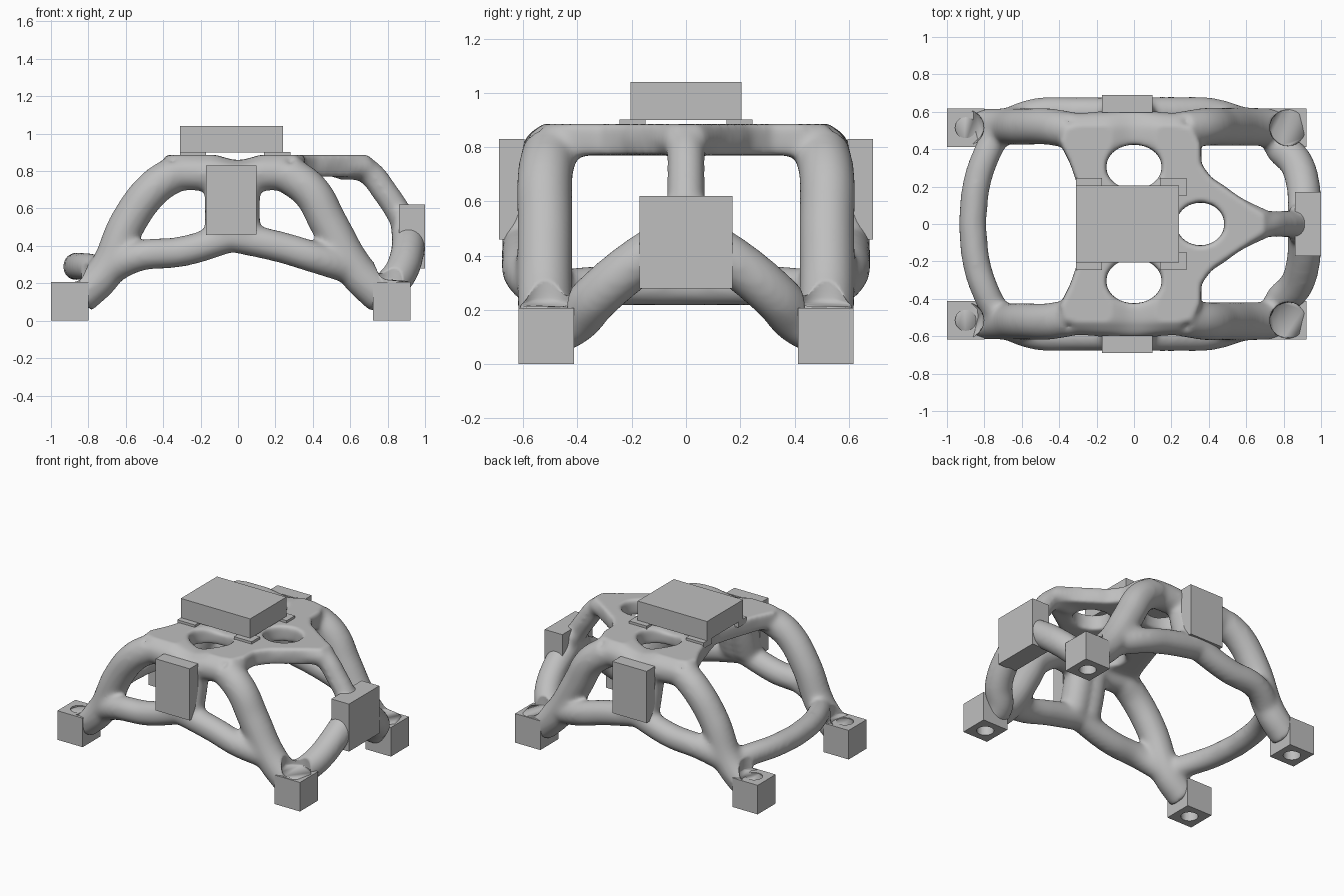
import bpy, bmesh, math
from mathutils import Vector

if "Cube" in bpy.data.objects:
    bpy.data.objects.remove(bpy.data.objects["Cube"], do_unlink=True)

grey = bpy.data.materials.new("bracket grey")
grey.use_nodes = True
grey.diffuse_color = [.52] * 3 + [1]
grey.node_tree.nodes["Principled BSDF"].inputs["Base Color"].default_value = grey.diffuse_color


def add(name, data):
    """Link an object for the data and make sure it is grey."""
    ob = bpy.data.objects.new(name, data)
    bpy.context.scene.collection.objects.link(ob)
    if not data.materials:
        data.materials.append(grey)
    return ob


def to_mesh(ob):
    """Replace an object by its evaluated mesh."""
    bpy.context.view_layer.update()
    graph = bpy.context.evaluated_depsgraph_get()
    mesh = bpy.data.meshes.new_from_object(ob.evaluated_get(graph))
    name = ob.name
    bpy.data.objects.remove(ob, do_unlink=True)
    return add(name, mesh)


def box(name, low, high):
    bm = bmesh.new()
    bmesh.ops.create_cube(bm, size=1)
    low, high = Vector(low), Vector(high)
    for vert in bm.verts:
        vert.co = (low + high) / 2 + vert.co * (high - low)
    mesh = bpy.data.meshes.new(name)
    bm.to_mesh(mesh)
    bm.free()
    return add(name, mesh)


def ellipse(x, y, width, depth, count=40):
    angles = [step * math.tau / count for step in range(count)]
    return [(x + width * math.cos(angle), y + depth * math.sin(angle)) for angle in angles]


def plate(name, loops, bottom, top):
    """Flat extruded outline; further loops become holes."""
    curve = bpy.data.curves.new(name, 'CURVE')
    curve.dimensions, curve.fill_mode = '2D', 'BOTH'
    curve.extrude = (top - bottom) / 2
    for loop in loops:
        spline = curve.splines.new('POLY')
        spline.points.add(len(loop) - 1)
        for point, (x, y) in zip(spline.points, loop):
            point.co = (x, y, 0, 1)
        spline.use_cyclic_u = True
    ob = to_mesh(add(name, curve))
    bm = bmesh.new()
    bm.from_mesh(ob.data)
    for vert in bm.verts:
        vert.co.z += (top + bottom) / 2
    bmesh.ops.remove_doubles(bm, verts=bm.verts, dist=.0005)
    bmesh.ops.recalc_face_normals(bm, faces=bm.faces)
    for face in bm.faces:
        face.smooth = False
    bm.to_mesh(ob.data)
    bm.free()
    return ob


parts = []


def strut(radius, *points, mirror=True):
    """Round member through the points, repeated on the other side if mirrored."""
    for side in (1, -1) if mirror else (1,):
        curve = bpy.data.curves.new("strut", 'CURVE')
        curve.dimensions = '3D'
        curve.bevel_depth, curve.bevel_resolution = radius, 5
        curve.use_fill_caps = True
        spline = curve.splines.new('BEZIER')
        spline.bezier_points.add(len(points) - 1)
        for knot, (x, y, z) in zip(spline.bezier_points, points):
            knot.co = (x, y * side, z)
            knot.handle_left_type = knot.handle_right_type = 'AUTO'
        parts.append(to_mesh(add("strut", curve)))


# Joints shared by several struts
rear_foot, front_foot = (-.85, .515, .12), (.78, .515, .12)
rear_knee, front_knee = (-.71, .52, .26), (.63, .52, .27)
rear_deck, front_deck = (-.33, .5, .79), (.26, .5, .79)
arch_top, rail_mid = (-.03, .595, .45), (-.03, .515, .785)
pad_joint = (.91, 0, .49)

# Legs, deck rail and lower arch of each side
strut(.1, rear_foot, rear_knee, (-.585, .52, .53), (-.45, .52, .71), rear_deck)
strut(.104, front_foot, front_knee, (.485, .52, .52), (.39, .52, .69), front_deck)
strut(.094, rear_deck, rail_mid, front_deck)
strut(.083, rear_knee, (-.53, .59, .345), (-.3, .597, .37), arch_top)
strut(.085, arch_top, (.24, .597, .39), (.42, .59, .335), front_knee)
for x in (-.08, .02):
    strut(.1, (x, .515, .78), (x, .545, .62), (x, .59, .46))

# Rear cross bar and front arms
strut(.076, rear_knee, (-.785, .38, .285), (-.84, .22, .29), (-.865, 0, .29))
strut(.092, pad_joint, (.905, .2, .36), (.865, .33, .25), (.78, .43, .15), front_foot)

# Spine from the deck to the end pad, with a wide root behind the pad
strut(.071, (.54, 0, .82), (.67, 0, .812), (.795, 0, .675), pad_joint, mirror=False)
strut(.077, (.905, -.1, .53), (.905, .1, .53), mirror=False)
strut(.058, (.3, .24, .83), (.42, .18, .83), (.55, .09, .83), (.7, .02, .82))

# Deck with three openings
half = [(-.24, 0), (-.3, .2), (-.34, .32), (-.4, .44), (-.36, .53), (.3, .53),
        (.36, .43), (.36, .32), (.42, .24), (.7, .05)]
outline = half + [(x, -y) for x, y in reversed(half[1:])]
openings = [ellipse(0, y, .15, .12) for y in (.305, -.305)] + [ellipse(.355, 0, .13, .115)]
parts.append(plate("deck", [outline] + openings, .77, .89))

# Fuse struts and deck into one smooth skin
bm = bmesh.new()
for part in parts:
    bm.from_mesh(part.data)
    bpy.data.objects.remove(part, do_unlink=True)
skin = bpy.data.meshes.new("frame")
bm.to_mesh(skin)
bm.free()
frame = add("frame", skin)
fuse = frame.modifiers.new("fuse", 'REMESH')
fuse.mode, fuse.voxel_size = 'VOXEL', .014
soften = frame.modifiers.new("soften", 'SMOOTH')
soften.factor, soften.iterations = .5, 22
frame = to_mesh(frame)

feet = [(x, y) for x in (-.9, .823) for y in (-.515, .515)]
for vert in frame.data.vertices:
    # Flat deck top with a shallow dip across the middle
    x, z = vert.co.x, vert.co.z
    if z > .8 and abs(x) < .16:
        vert.co.z -= (z - .8) / 3 * math.cos(x / .16 * math.pi / 2) ** 2
    vert.co.z = min(vert.co.z, .885)
    # Round clearance above each bolt hole
    for foot in feet:
        away = vert.co.xy - Vector(foot)
        if away.length < .097:
            vert.co.xy = Vector(foot) + away.normalized() * .097
for face in frame.data.polygons:
    face.use_smooth = True

# Feet with bolt holes
for x, y in feet:
    name = ("rear" if x < 0 else "front") + "_foot_" + ("left" if y > 0 else "right")
    square = [(x + a * .1, y + b * .102) for a, b in ((-1, -1), (1, -1), (1, 1), (-1, 1))]
    plate(name, [square, ellipse(x, y, .056, .056)], 0, .208)

for sign, side in ((1, "left"), (-1, "right")):
    # Side pads
    near, far = sorted((sign * .595, sign * .69))
    box(f"side_pad_{side}", (-.17, near, .46), (.1, far, .83))
    # Seats under the top block
    near, far = sorted((sign * .15, sign * .245))
    for x, end in ((-.25, "rear"), (.2, "front")):
        box(f"{end}_seat_{side}", (x - .06, near, .86), (x + .08, far, .902))

# End pad and top block
box("end_pad", (.86, -.172, .28), (1, .172, .62))
box("top_block", (-.31, -.205, .9), (.24, .205, 1.04))
